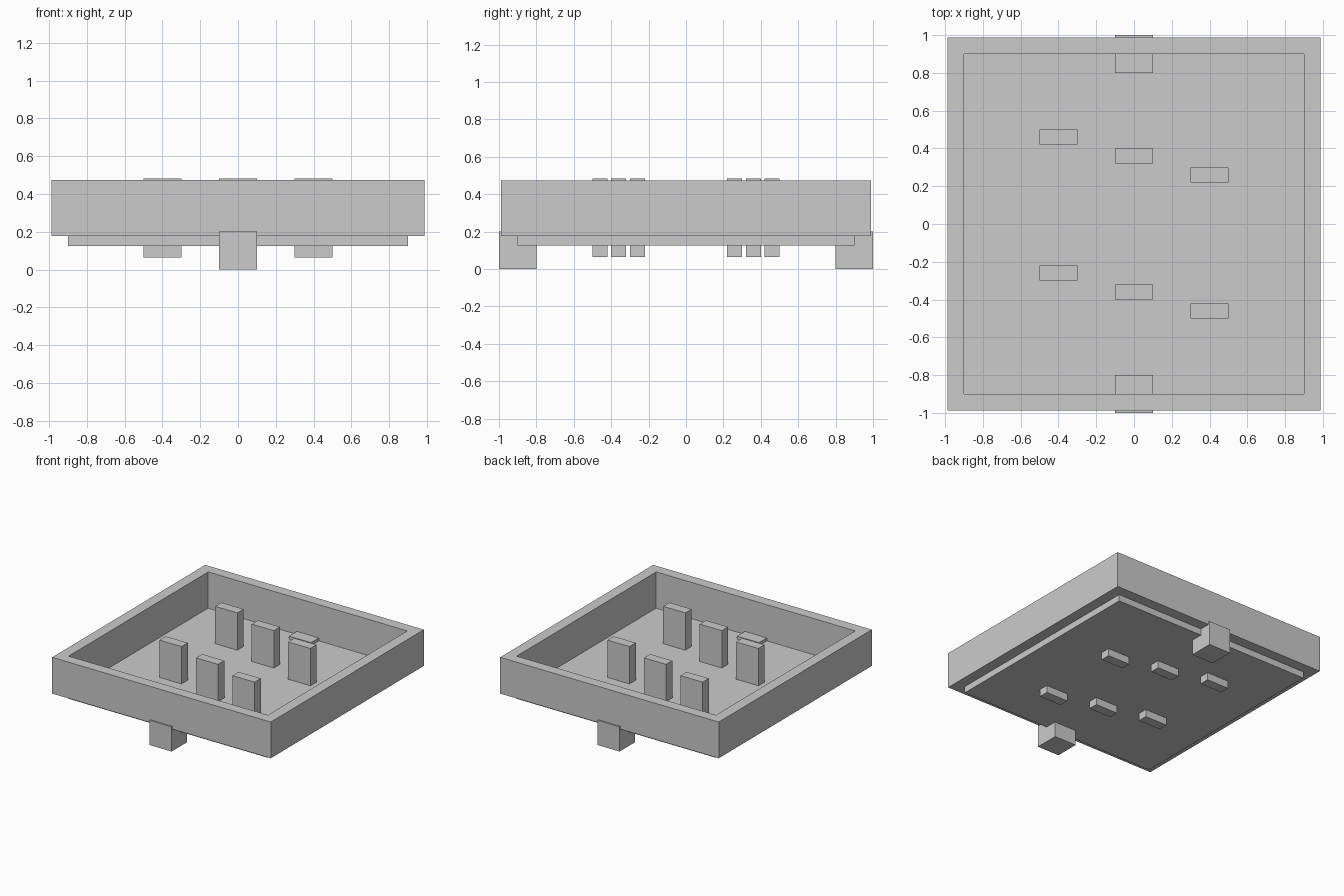
import bpy
import bmesh

if "Cube" in bpy.data.objects:
    bpy.data.objects.remove(bpy.data.objects["Cube"])


def box(name, x, y, z):
    """Axis-aligned box from (min, max) ranges."""
    bm = bmesh.new()
    bmesh.ops.create_cube(bm, size=1)
    for v in bm.verts:
        v.co = [r[0] if c < 0 else r[1] for c, r in zip(v.co, (x, y, z))]
    return finish(name, bm)


def finish(name, bm):
    bmesh.ops.recalc_face_normals(bm, faces=bm.faces)
    mesh = bpy.data.meshes.new(name)
    bm.to_mesh(mesh)
    bm.free()
    obj = bpy.data.objects.new(name, mesh)
    bpy.context.collection.objects.link(obj)
    return obj


def square_ring(name, profile):
    """Sweep a closed (half-width, z) profile around a square."""
    bm = bmesh.new()
    corners = [(-1, -1), (1, -1), (1, 1), (-1, 1)]
    rings = [[bm.verts.new((sx * r, sy * r, z)) for r, z in profile]
             for sx, sy in corners]
    n = len(profile)
    for i in range(4):
        a, b = rings[i], rings[(i + 1) % 4]
        for j in range(n):
            k = (j + 1) % n
            bm.faces.new((a[j], b[j], b[k], a[k]))
    return finish(name, bm)


# Raised rim around the tray
square_ring("rim_wall", [(0.9, 0.178), (0.988, 0.178), (0.988, 0.474), (0.9, 0.474)])

# Floor plate, hanging slightly below the rim
box("floor_plate", (-0.9, 0.9), (-0.9, 0.9), (0.125, 0.178))

# Mounting blocks at front and back, poking slightly through the floor
for label, y in (("front", -0.9), ("back", 0.9)):
    box(label + "_block", (-0.1, 0.1), (y - 0.1, y + 0.1), (0, 0.202))

# Two staggered rows of pegs passing through the floor
for label, y0 in (("front", -0.36), ("back", 0.36)):
    for i in (-1, 0, 1):
        x, y = 0.4 * i, y0 - 0.1 * i
        box(f"{label}_peg_{i + 2}", (x - 0.1, x + 0.1), (y - 0.04, y + 0.04), (0.065, 0.483))
